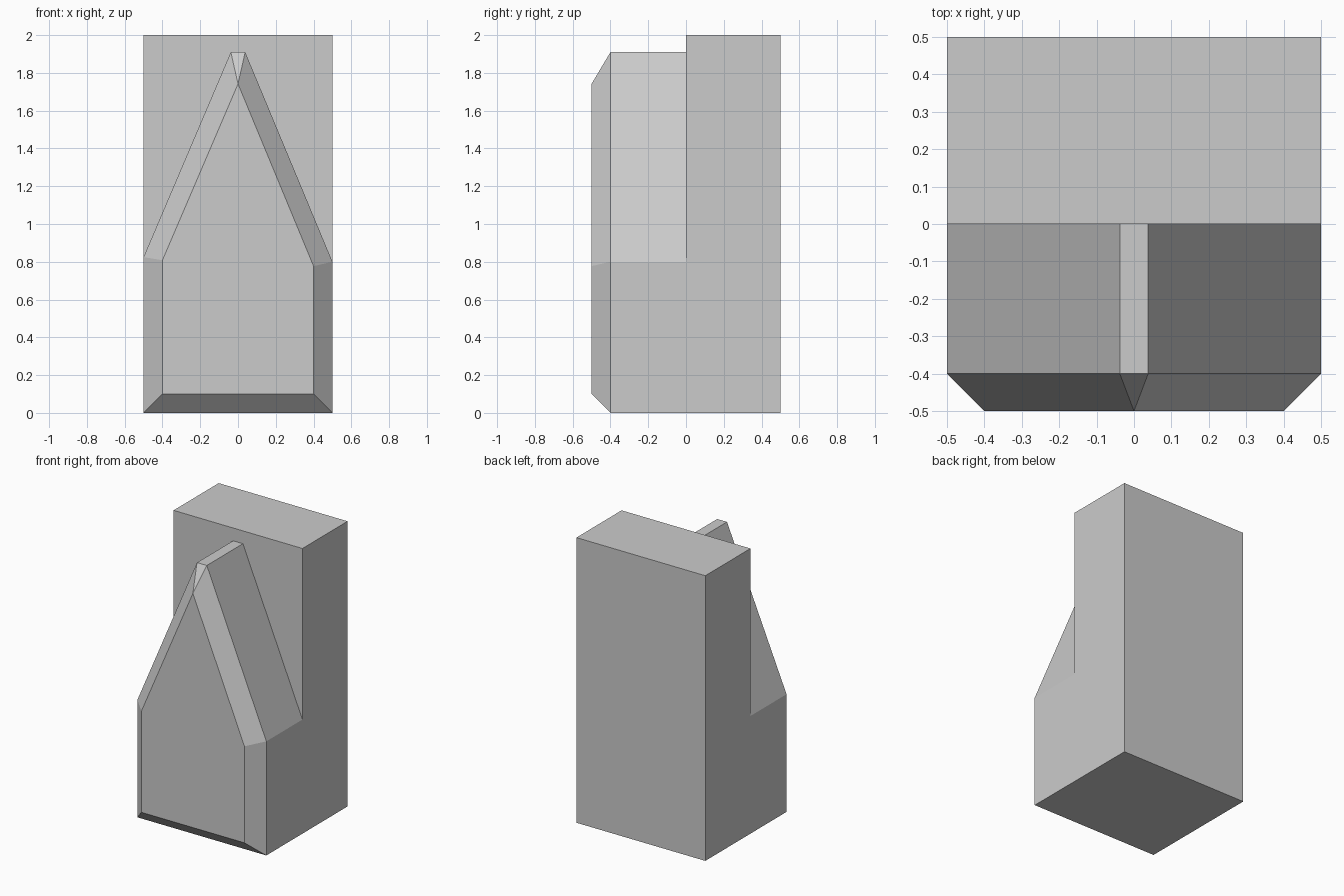
import bpy
import bmesh

if "Cube" in bpy.data.objects:
    bpy.data.objects.remove(bpy.data.objects["Cube"])

bm = bmesh.new()


def ring(y, points):
    return [bm.verts.new((x, y, z)) for x, z in points]


# Gable outline, counter-clockwise from the lower left as seen from the front
gable = [(-0.5, 0), (0.5, 0), (0.5, 0.80), (0.038, 1.91), (-0.038, 1.91), (-0.5, 0.825)]
face = ring(-0.5, [(-0.4, 0.1), (0.4, 0.1), (0.4, 0.777), (0, 1.742), (-0.4, 0.808)])
body = ring(-0.4, gable)
root = ring(0, gable[2:])
top = ring(0, [(0.5, 2), (-0.5, 2)])
back = ring(0.5, [(-0.5, 0), (0.5, 0), (0.5, 2), (-0.5, 2)])

# Front face and the chamfers around it
bm.faces.new(face)
f = face[:4] + face[3:]  # the apex serves both ridge corners
for i in range(6):
    j = (i + 1) % 6
    loop = [f[i], body[i], body[j], f[j]]
    bm.faces.new(list(dict.fromkeys(loop)))

# Roof slopes and ridge running back to the tall slab
for i in range(3):
    bm.faces.new((body[i + 2], root[i], root[i + 1], body[i + 3]))

# Tall slab: exposed front, top and back
bm.faces.new((root[0], top[0], top[1], root[3], root[2], root[1]))
bm.faces.new((top[0], back[2], back[3], top[1]))
bm.faces.new(back[::-1])

# Shared side walls and base
bm.faces.new((body[1], back[1], back[2], top[0], root[0], body[2]))
bm.faces.new((body[0], body[5], root[3], top[1], back[3], back[0]))
bm.faces.new((body[0], back[0], back[1], body[1]))

bmesh.ops.recalc_face_normals(bm, faces=bm.faces[:])
# Cut the stepped faces cleanly into triangles
bmesh.ops.triangulate(bm, faces=[p for p in bm.faces if len(p.verts) == 6])
mesh = bpy.data.meshes.new("gabled_block")
bm.to_mesh(mesh)
bm.free()
bpy.context.collection.objects.link(bpy.data.objects.new("gabled_block", mesh))
